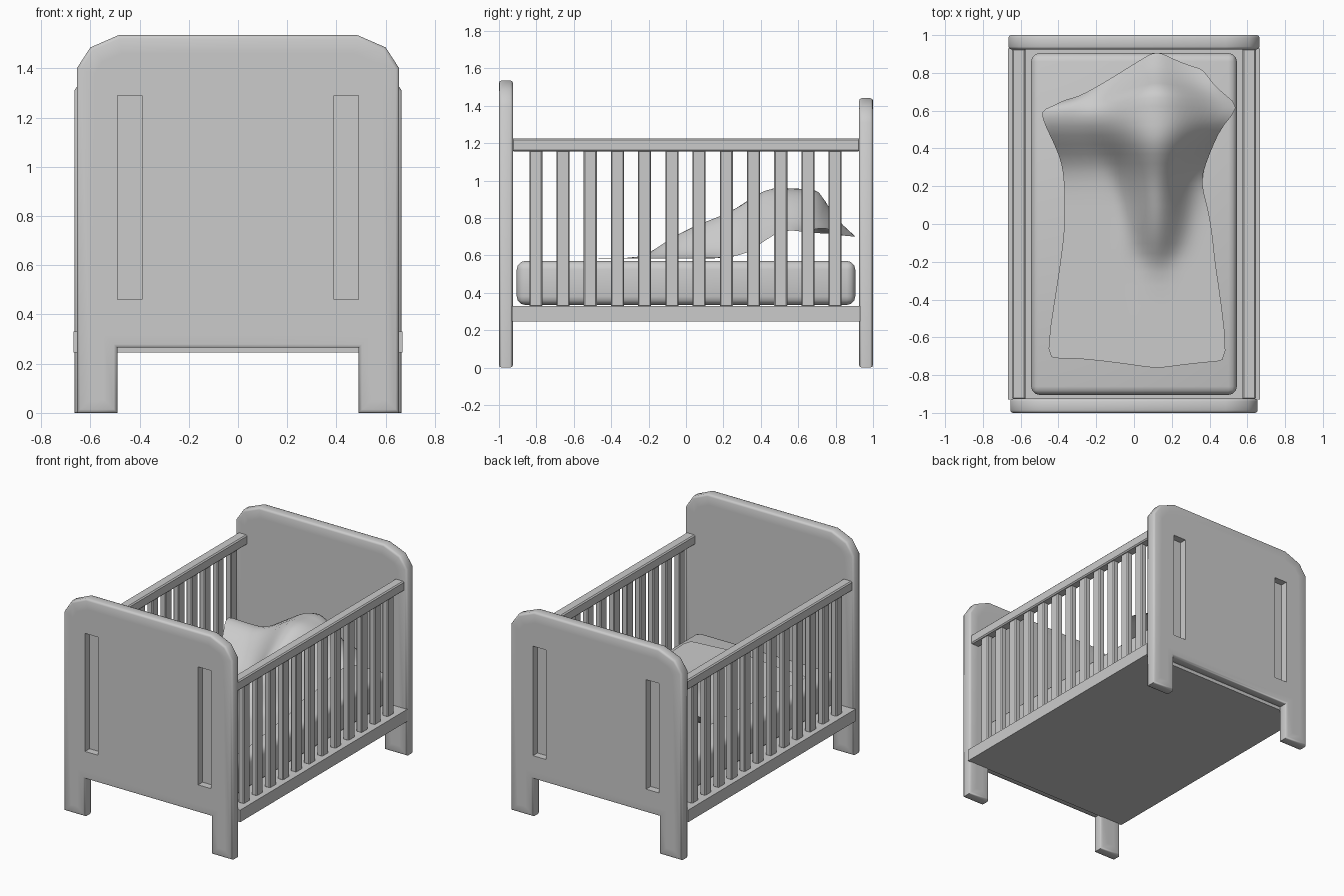
import bpy, bmesh, math
from mathutils import Vector

if "Cube" in bpy.data.objects:
    bpy.data.objects.remove(bpy.data.objects["Cube"])


def finish(name, bm, angle=None):
    bmesh.ops.recalc_face_normals(bm, faces=bm.faces)
    me = bpy.data.meshes.new(name)
    bm.to_mesh(me)
    bm.free()
    ob = bpy.data.objects.new(name, me)
    bpy.context.collection.objects.link(ob)
    if angle:
        smooth(ob, angle)
    return ob


def smooth(ob, angle):
    bpy.ops.object.select_all(action='DESELECT')
    ob.select_set(True)
    bpy.context.view_layer.objects.active = ob
    bpy.ops.object.shade_smooth_by_angle(angle=math.radians(angle))


def box(name, lo, hi, bevel=0.0, segments=1, angle=None):
    bm = bmesh.new()
    bmesh.ops.create_cube(bm, size=1)
    lo, hi = Vector(lo), Vector(hi)
    for v in bm.verts:
        v.co = (lo + hi) / 2 + v.co * (hi - lo)
    if bevel:
        bmesh.ops.bevel(bm, geom=bm.edges[:], offset=bevel, segments=segments,
                        profile=0.5, affect='EDGES')
    return finish(name, bm, angle)


def end_board(name, y0, y1, half, top_z, shoulder_z, slot_z, outer):
    # outline: legs, notch under the panel, chamfered top corners
    right = [(0.49, 0.265), (0.49, 0.0), (half, 0.0), (half, shoulder_z),
             (half - 0.055, top_z - 0.05), (0.485, top_z)]
    outline = right + [(-x, z) for x, z in reversed(right)]
    bm = bmesh.new()
    cap = bm.faces.new([bm.verts.new((x, y0, z)) for x, z in outline])
    ext = bmesh.ops.extrude_face_region(bm, geom=[cap])
    for g in ext['geom']:
        if isinstance(g, bmesh.types.BMVert):
            g.co.y = y1
    if not cap.is_valid or len(bm.faces) < 14:
        bm.faces.new([v for v in bm.verts if abs(v.co.y - y0) < 1e-5][:len(outline)])
    bmesh.ops.recalc_face_normals(bm, faces=bm.faces)
    # softened rim, then an inset so the rounding blends into the panel
    rim = [e for e in bm.edges if abs(e.verts[0].co.y - e.verts[1].co.y) < 1e-5]
    bmesh.ops.bevel(bm, geom=rim, offset=0.014, segments=2, profile=0.5, affect='EDGES')
    caps = sorted(bm.faces, key=lambda f: -f.calc_area())[:2]
    bmesh.ops.inset_individual(bm, faces=caps, thickness=0.06)
    board = finish(name, bm)
    # recessed vertical slots on the outer face
    for s in (-1, 1):
        cutter = box("slot_cutter", (s * 0.44 - 0.05, outer - 0.05, slot_z[0]),
                     (s * 0.44 + 0.05, outer + 0.05, slot_z[1]))
        cutter.hide_render = True
        mod = board.modifiers.new("slot", 'BOOLEAN')
        mod.operation = 'DIFFERENCE'
        mod.solver = 'EXACT'
        mod.object = cutter
        bpy.context.view_layer.objects.active = board
        bpy.ops.object.modifier_apply(modifier=mod.name)
        bpy.data.objects.remove(cutter)
    smooth(board, 50)
    return board


# end boards with legs
end_board("front_board", -1.0, -0.925, 0.655, 1.535, 1.40, (0.46, 1.29), -1.0)
end_board("back_board", 0.925, 1.0, 0.665, 1.44, 1.31, (0.43, 1.20), 1.0)

# base slab
box("base", (-0.668, -0.93, 0.245), (0.668, 0.93, 0.33))

# side rails and slats
for s, side in ((-1, "left"), (1, "right")):
    box(side + "_top_rail", (s * 0.61 - 0.035, -0.93, 1.155),
        (s * 0.61 + 0.035, 0.93, 1.225), 0.008)
    for i in range(12):
        y = -0.803 + 0.1455 * i
        box(f"{side}_slat_{i + 1}", (s * 0.61 - 0.022, y - 0.035, 0.325),
            (s * 0.61 + 0.022, y + 0.035, 1.16), 0.006)

# mattress
box("mattress", (-0.545, -0.905, 0.335), (0.545, 0.905, 0.57), 0.045, 3, 40)

# blanket: rows of y left/mid/right, x left/right, z left/right/ridge, ridge width
rows = [
    (-0.71, -0.765, -0.72, -0.47, 0.50, 0.583, 0.583, 0.583, 0.20),
    (-0.40, -0.40, -0.40, -0.42, 0.46, 0.583, 0.583, 0.585, 0.20),
    (-0.24, -0.24, -0.24, -0.395, 0.435, 0.583, 0.583, 0.585, 0.10),
    (-0.16, -0.16, -0.16, -0.385, 0.425, 0.583, 0.583, 0.645, 0.11),
    (-0.05, -0.05, -0.05, -0.37, 0.415, 0.583, 0.583, 0.72, 0.19),
    (0.10, 0.10, 0.10, -0.365, 0.39, 0.583, 0.583, 0.79, 0.21),
    (0.22, 0.22, 0.22, -0.37, 0.35, 0.585, 0.585, 0.83, 0.25),
    (0.32, 0.32, 0.32, -0.38, 0.38, 0.61, 0.59, 0.89, 0.30),
    (0.42, 0.42, 0.42, -0.42, 0.42, 0.70, 0.66, 0.96, 0.36),
    (0.52, 0.52, 0.53, -0.47, 0.47, 0.79, 0.73, 0.97, 0.42),
    (0.60, 0.63, 0.62, -0.50, 0.57, 0.80, 0.72, 0.955, 0.44),
    (0.62, 0.72, 0.68, -0.44, 0.48, 0.78, 0.74, 0.97, 0.36),
    (0.64, 0.78, 0.74, -0.40, 0.41, 0.76, 0.75, 0.82, 0.32),
    (0.66, 0.92, 0.77, -0.36, 0.37, 0.72, 0.71, 0.70, 0.30),
]
N, RIDGE = 16, 0.12
bm = bmesh.new()
grid = []
for yl, ym, yr, xl, xr, zl, zr, zm, w in rows:
    line = []
    for j in range(N + 1):
        t = j / N
        x = xl + (xr - xl) * t
        d = abs(x - RIDGE)
        lift = 0.5 + 0.5 * math.cos(math.pi * min(1, d / w))
        edge = zl + (zr - zl) * t
        z = edge + (zm - edge) * lift
        end_y = yl + (yr - yl) * t
        bend = max(0, 1 - d / 0.45) ** 1.4
        line.append(bm.verts.new((x, end_y + (ym - end_y) * bend, z)))
    grid.append(line)
for a, b in zip(grid, grid[1:]):
    for j in range(N):
        bm.faces.new((a[j], a[j + 1], b[j + 1], b[j]))
blanket = finish("blanket", bm, 80)
sub = blanket.modifiers.new("soft", 'SUBSURF')
sub.levels = sub.render_levels = 1
